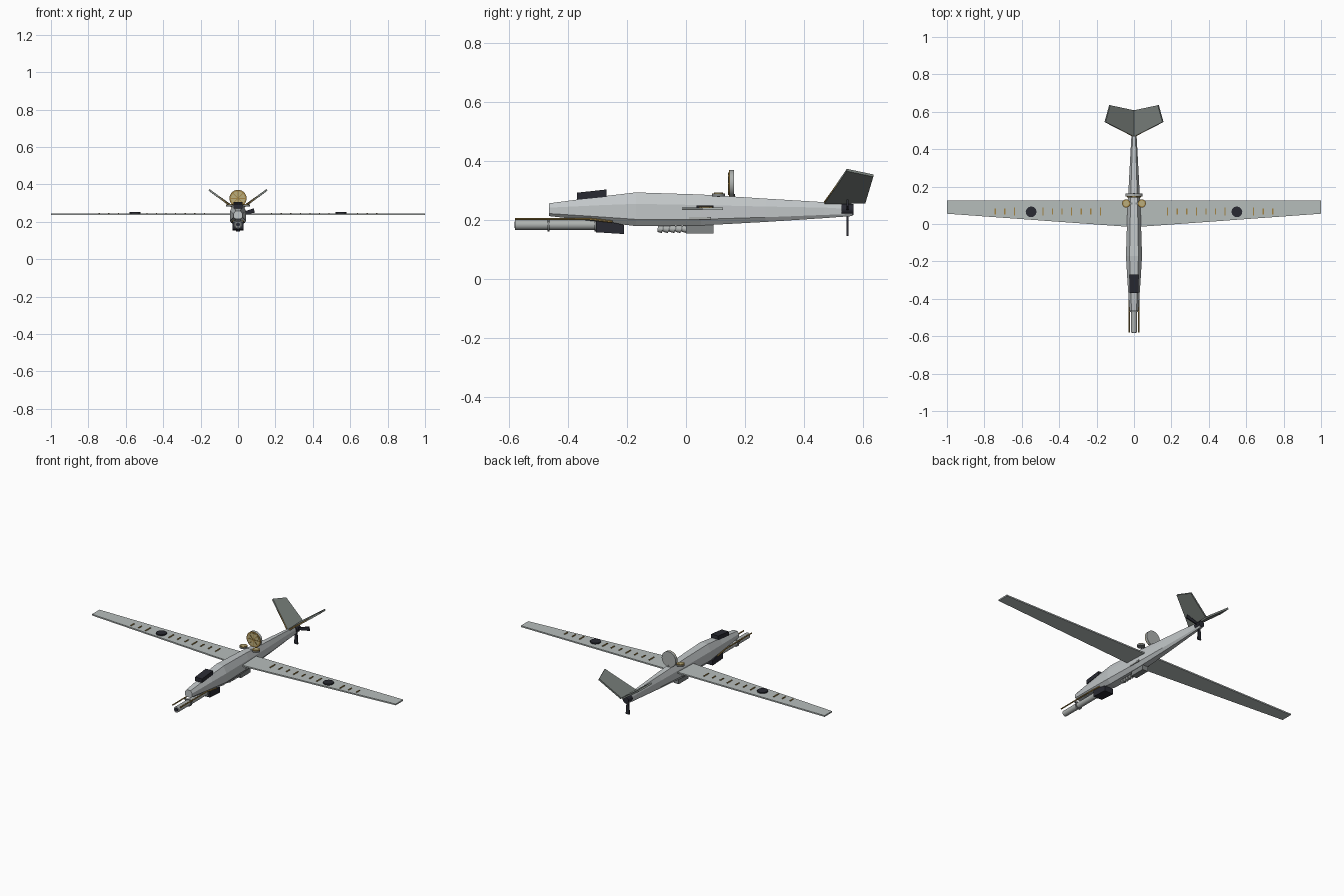
import bpy, bmesh, math
from mathutils import Vector, Matrix

if "Cube" in bpy.data.objects:
    bpy.data.objects.remove(bpy.data.objects["Cube"])


def mat(name, r, g, b):
    m = bpy.data.materials.new(name)
    m.diffuse_color = (r, g, b, 1)
    m.use_nodes = True
    m.node_tree.nodes["Principled BSDF"].inputs["Base Color"].default_value = m.diffuse_color
    return m


HULL = mat("pale grey", 0.54, 0.57, 0.58)
WING = mat("wing grey", 0.47, 0.51, 0.50)
TAIL = mat("tail grey", 0.20, 0.225, 0.21)
DARK = mat("near black", 0.022, 0.023, 0.032)
GOLD = mat("brass", 0.36, 0.23, 0.06)
METAL = mat("metal grey", 0.42, 0.44, 0.43)
STEEL = mat("steel grey", 0.22, 0.235, 0.235)
CREAM = mat("tan", 0.5, 0.42, 0.2)


def finish(name, bm, material, smooth=False):
    bmesh.ops.recalc_face_normals(bm, faces=bm.faces)
    me = bpy.data.meshes.new(name)
    bm.to_mesh(me)
    bm.free()
    me.materials.append(material)
    ob = bpy.data.objects.new(name, me)
    bpy.context.collection.objects.link(ob)
    if smooth:
        bpy.context.view_layer.objects.active = ob
        ob.select_set(True)
        bpy.ops.object.shade_smooth_by_angle(angle=math.radians(35))
        ob.select_set(False)
    return ob


def loft(name, rings, material):
    bm = bmesh.new()
    rows = [[bm.verts.new(p) for p in ring] for ring in rings]
    n = len(rows[0])
    for a, b in zip(rows, rows[1:]):
        for i in range(n):
            bm.faces.new((a[i], a[(i + 1) % n], b[(i + 1) % n], b[i]))
    bm.faces.new(rows[0])
    bm.faces.new(rows[-1])
    return finish(name, bm, material)


def box(name, c, size, material, rot=None):
    bm = bmesh.new()
    m = Matrix.Translation(c) @ (rot or Matrix()) @ Matrix.Diagonal((*size, 1))
    bmesh.ops.create_cube(bm, size=1, matrix=m)
    return finish(name, bm, material)


def rod(name, a, b, r, material, sides=16, r2=None):
    a, b = Vector(a), Vector(b)
    d = b - a
    m = Matrix.Translation((a + b) / 2) @ d.to_track_quat('Z', 'Y').to_matrix().to_4x4()
    bm = bmesh.new()
    bmesh.ops.create_cone(bm, cap_ends=True, segments=sides, radius1=r,
                          radius2=r if r2 is None else r2, depth=d.length, matrix=m)
    return finish(name, bm, material, sides > 8)


def plate(name, corners, thickness, material):
    """Flat panel thickened evenly around its corner points."""
    p = [Vector(c) for c in corners]
    n = (p[1] - p[0]).cross(p[2] - p[0]).normalized() * thickness / 2
    return loft(name, [[v - n for v in p], [v + n for v in p]], material)


# Faceted fuselage: y, half width, bottom, top
stations = [(-0.465, 0.024, 0.215, 0.258), (-0.29, 0.036, 0.195, 0.281),
            (-0.17, 0.043, 0.181, 0.295), (0.05, 0.036, 0.183, 0.288),
            (0.27, 0.025, 0.195, 0.274), (0.47, 0.014, 0.208, 0.262),
            (0.565, 0.012, 0.215, 0.25)]
rings = []
for y, w, lo, hi in stations:
    h = hi - lo
    half = [(w * 0.55, lo), (w, lo + h * 0.2), (w, lo + h * 0.66), (w * 0.55, hi)]
    rings.append([(x, y, z) for x, z in half] + [(-x, y, z) for x, z in reversed(half)])
loft("fuselage", rings, HULL)

# Tapered wing
wing_outline = [(-1, 0.125), (-1, 0.055), (0, -0.017), (1, 0.055), (1, 0.125)]
loft("wing", [[(x, y, z) for x, y in wing_outline] for z in (0.236, 0.244)], WING)

for s, side in ((1, "right"), (-1, "left")):
    # Wing tick marks and round wing hatch
    for i in range(12):
        if i in (7, 8):
            continue
        length = 0.045 if i % 3 == 0 else 0.03
        box(f"wing_tick_{side}", (s * (0.18 + 0.0511 * i), 0.067, 0.2455),
            (0.006, length, 0.005), GOLD)
    rod(f"wing_hatch_{side}", (s * 0.55, 0.065, 0.243), (s * 0.55, 0.065, 0.251), 0.029, DARK, 12)

    # V tail with leading edge strip
    plate(f"tail_fin_{side}", [(s * 0.003, 0.468, 0.258), (s * 0.155, 0.545, 0.371),
                               (s * 0.13, 0.635, 0.352), (s * 0.003, 0.608, 0.262)],
          0.010, TAIL)
    rod(f"tail_edge_{side}", (s * 0.008, 0.471, 0.262), (s * 0.105, 0.524, 0.335), 0.004, GOLD, 6)

    # Brass rails along the gun
    rod(f"gun_rail_{side}", (s * 0.026, -0.58, 0.205), (s * 0.026, -0.33, 0.205), 0.004, GOLD, 6)
    rod(f"gun_rail_end_{side}", (s * 0.026, -0.33, 0.205), (s * 0.033, -0.25, 0.196), 0.004, GOLD, 6)

    # Side strip and small dorsal discs
    box(f"side_strip_{side}", (s * 0.034, 0.048, 0.208), (0.012, 0.075, 0.009), METAL)
    rod(f"disc_base_{side}", (s * 0.042, 0.11, 0.281), (s * 0.042, 0.11, 0.29), 0.022, STEEL)
    rod(f"disc_rim_{side}", (s * 0.042, 0.11, 0.29), (s * 0.042, 0.11, 0.292), 0.022, GOLD)
    rod(f"disc_cap_{side}", (s * 0.042, 0.11, 0.292), (s * 0.042, 0.11, 0.294), 0.015, CREAM)
    box(f"disc_arm_{side}", (s * 0.022, 0.11, 0.283), (0.03, 0.01, 0.006), STEEL)

# Gun barrel with collars, muzzle and mount
rod("gun_barrel", (0, -0.58, 0.185), (0, -0.29, 0.185), 0.017, METAL)
rod("gun_muzzle", (0, -0.582, 0.185), (0, -0.58, 0.185), 0.011, DARK)
for y in (-0.466, -0.307):
    rod("gun_collar", (0, y - 0.004, 0.184), (0, y + 0.004, 0.184), 0.022, STEEL)
for x in (-0.015, 0.015):
    box("collar_bracket", (x, -0.466, 0.2), (0.024, 0.007, 0.007), STEEL)
side_block = [(-0.305, 0.16), (-0.21, 0.154), (-0.21, 0.185), (-0.28, 0.2), (-0.305, 0.198)]
loft("gun_mount", [[(x, y, z) for y, z in side_block] for x in (-0.029, 0.029)], DARK)

# Sensor block on the nose
sensor = [(-0.37, 0.27), (-0.27, 0.28), (-0.27, 0.305), (-0.37, 0.294)]
loft("nose_sensor", [[(x, y, z) for y, z in sensor] for x in (-0.023, 0.023)], DARK)

# Ribbed pod under the belly
box("belly_pod", (0, 0.047, 0.172), (0.036, 0.094, 0.032), STEEL)
rod("pod_core", (0, -0.095, 0.172), (0, 0.01, 0.172), 0.009, STEEL)
for i in range(5):
    y = -0.096 + i * 0.021
    rod("pod_rib", (0, y, 0.172), (0, y + 0.016, 0.17), 0.011, METAL, 12, 0.013)

# Upright dish antenna with spoked front
rod("dish", (0, 0.149, 0.325), (0, 0.163, 0.325), 0.046, METAL, 24)
rod("dish_rim", (0, 0.146, 0.325), (0, 0.15, 0.325), 0.046, GOLD, 24)
rod("dish_face", (0, 0.144, 0.325), (0, 0.147, 0.325), 0.038, CREAM, 24)
for i in range(4):
    box("dish_spoke", (0, 0.1435, 0.325), (0.076, 0.003, 0.004), GOLD,
        Matrix.Rotation(i * math.pi / 4, 4, 'Y'))
rod("dish_mast", (0, 0.156, 0.27), (0, 0.156, 0.29), 0.01, STEEL, 12)

# Propeller: hub and two blades
rod("propeller_hub", (0, 0.527, 0.237), (0, 0.567, 0.237), 0.019, DARK, 12)
for angle in (-90, 15):
    a = math.radians(angle)
    d, w = Vector((math.cos(a), 0, math.sin(a))), Vector((-math.sin(a), 0, math.cos(a)))
    c = Vector((0, 0.547, 0.237))
    plate("propeller_blade", [c + d * 0.01 - w * 0.006, c + d * 0.09 - w * 0.012,
                              c + d * 0.09 + w * 0.012, c + d * 0.01 + w * 0.006], 0.007, DARK)
